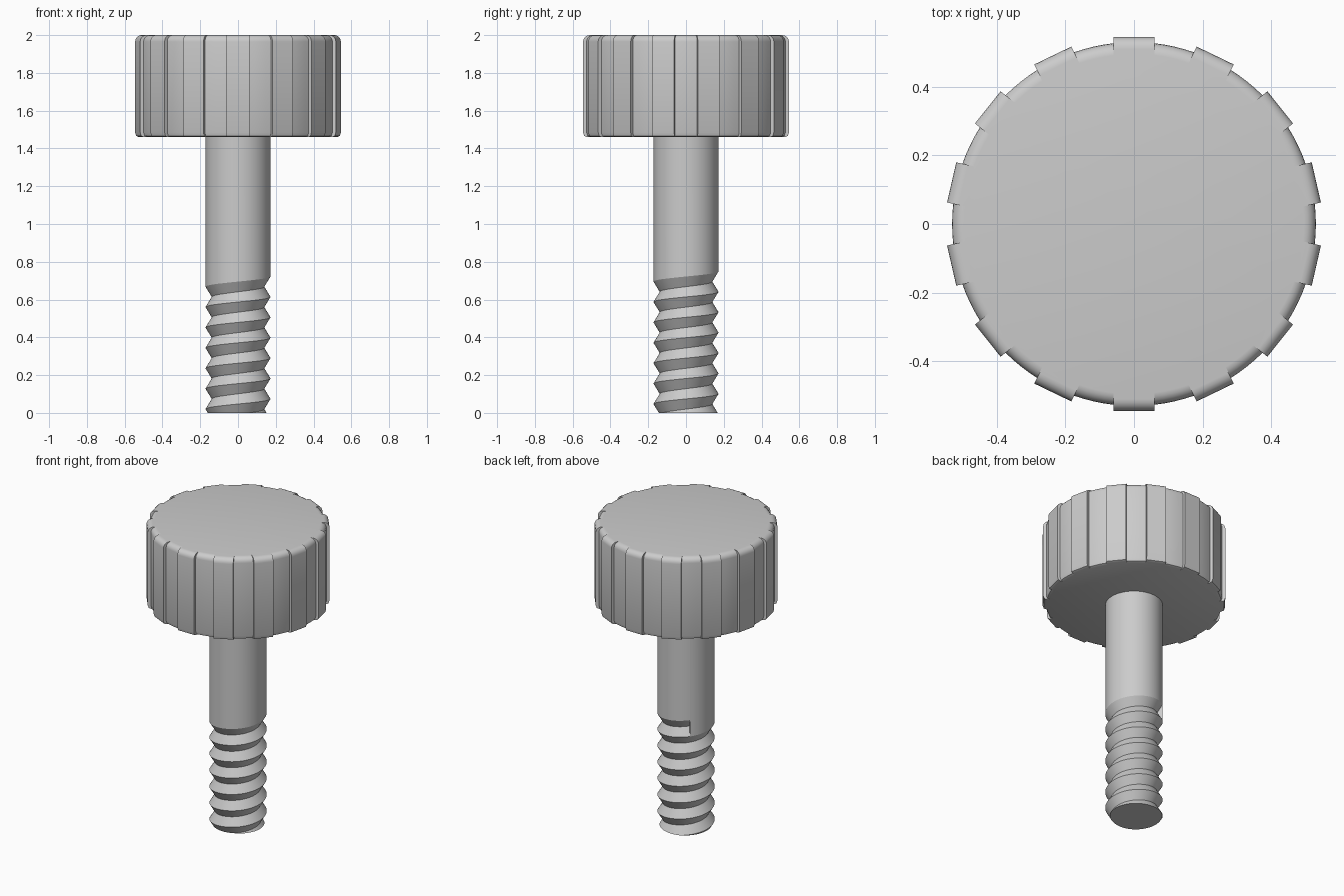
import bpy, bmesh, math

if "Cube" in bpy.data.objects:
    bpy.data.objects.remove(bpy.data.objects["Cube"])

TAU = math.tau
grey = bpy.data.materials.new("plain_grey")
grey.diffuse_color = (0.6, 0.6, 0.6, 1)
grey.use_nodes = True
grey.node_tree.nodes["Principled BSDF"].inputs["Base Color"].default_value = grey.diffuse_color


def finish(bm, name, angle):
    bmesh.ops.remove_doubles(bm, verts=bm.verts, dist=1e-5)
    bmesh.ops.recalc_face_normals(bm, faces=bm.faces)
    me = bpy.data.meshes.new(name)
    bm.to_mesh(me)
    bm.free()
    ob = bpy.data.objects.new(name, me)
    bpy.context.collection.objects.link(ob)
    me.materials.append(grey)
    bpy.ops.object.select_all(action='DESELECT')
    ob.select_set(True)
    bpy.context.view_layer.objects.active = ob
    bpy.ops.object.shade_smooth_by_angle(angle=math.radians(angle))
    return ob


# Grip head: 14 flat raised ribs around a round core, edges rounded
RIBS, HALF, CORE, RIB = 14, 0.06, 0.53, 0.545


def outline(d):
    """Head cross-section, pulled in by d."""
    r = CORE - d
    a = math.asin(HALF / r)
    pts = []
    for i in range(RIBS):
        c = math.pi / 2 + i * TAU / RIBS
        for s in (HALF, -HALF):          # outer rib corners
            pts.append((c - s / HALF * math.atan2(HALF, RIB - d), math.hypot(HALF, RIB - d)))
        for k in range(5):               # arc of the valley
            pts.append((c + a + (TAU / RIBS - 2 * a) * k / 4, r))
    return [(p * math.cos(t), p * math.sin(t)) for t, p in pts]


rows = [(0.02, 1.46), (0.006, 1.466), (0.0, 1.485)]
F = 0.035
rows += [(F * (1 - math.cos(t)), 2 - F + F * math.sin(t))
         for t in [math.pi / 2 * k / 5 for k in range(6)]]

bm = bmesh.new()
loops = [[bm.verts.new((x, y, z)) for x, y in outline(d)] for d, z in rows]
n = len(loops[0])
for lo, hi in zip(loops, loops[1:]):
    for j in range(n):
        k = (j + 1) % n
        bm.faces.new((lo[j], lo[k], hi[k], hi[j]))
bm.faces.new(loops[0][::-1])
bm.faces.new(loops[-1])
finish(bm, "grip_head", 30)

# Threaded shaft: one helical groove ending abruptly under the plain shank
R, ROOT, PITCH, SEG, TURNS = 0.172, 0.139, 0.108, 72, 8
START = math.radians(133 - 360)

bm = bmesh.new()
cols = []
for j in range(SEG + 1):
    t = START + TAU * j / SEG
    top = 0.695 + PITCH * t / TAU + PITCH * 0.25
    prof = [(R, 1.47), (R, top)]
    for k in range(TURNS):
        prof += [(ROOT, top - (k + 0.5) * PITCH), (R, top - (k + 1) * PITCH)]
    cols.append([bm.verts.new((r * math.cos(t), r * math.sin(t), z)) for r, z in prof])
for a, b in zip(cols, cols[1:]):
    for k in range(len(a) - 1):
        bm.faces.new((a[k], a[k + 1], b[k + 1], b[k]))
bm.faces.new(cols[-1][1:4])              # wall where the groove stops
bmesh.ops.remove_doubles(bm, verts=bm.verts, dist=1e-5)
# cut flat at the ground and close the tip
cut = bmesh.ops.bisect_plane(bm, geom=bm.verts[:] + bm.edges[:] + bm.faces[:],
                             plane_co=(0, 0, 0), plane_no=(0, 0, 1), clear_inner=True)
rim = [e for e in cut["geom_cut"] if isinstance(e, bmesh.types.BMEdge)]
bmesh.ops.holes_fill(bm, edges=rim, sides=0)
finish(bm, "threaded_shaft", 30)
